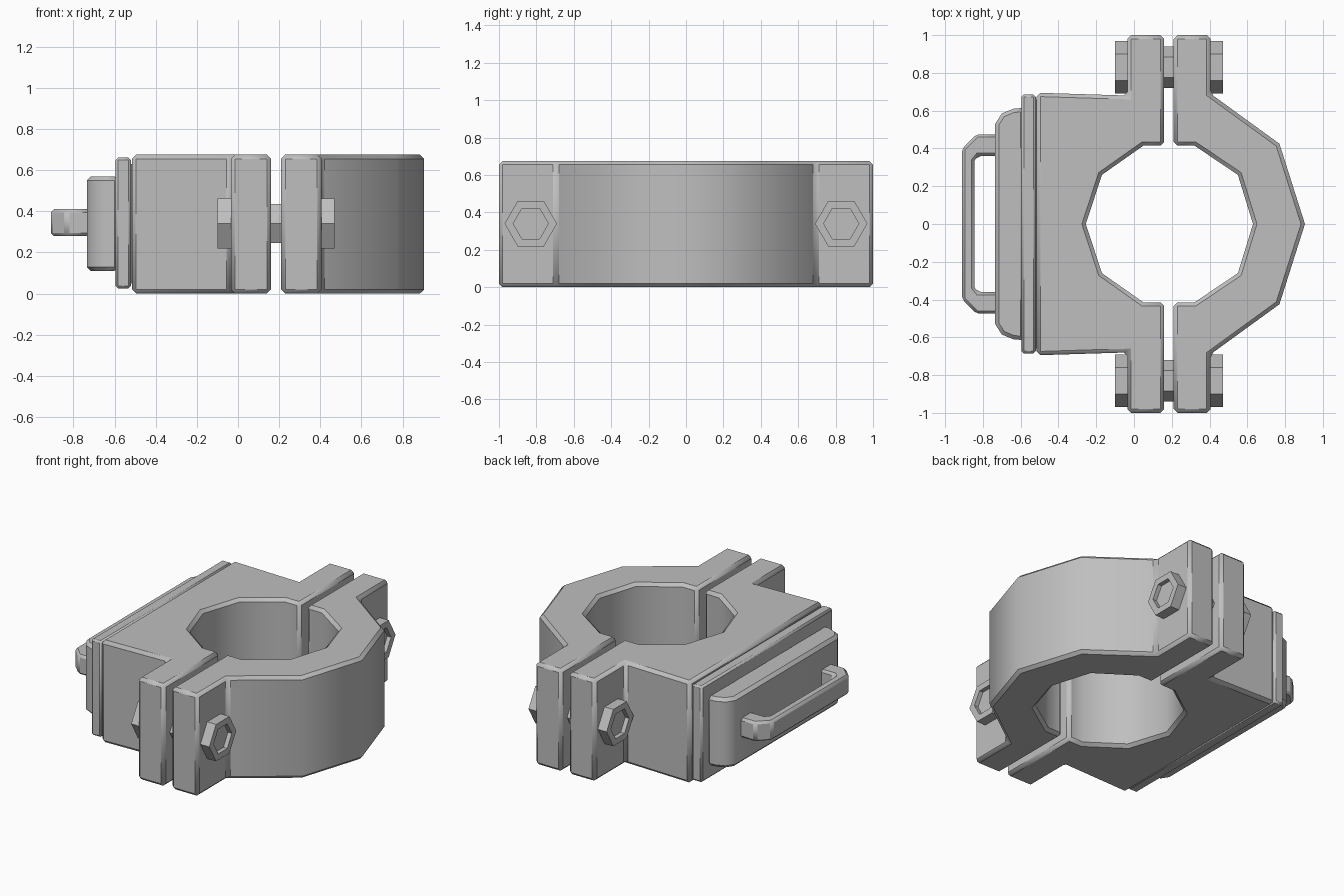
import bpy
import bmesh
from math import radians, cos, sin, pi
from mathutils import Vector

cube = bpy.data.objects.get("Cube")
if cube:
    bpy.data.objects.remove(cube, do_unlink=True)

metal = bpy.data.materials.new("grey metal")
metal.use_nodes = True
GREY = (0.52, 0.52, 0.52, 1)
metal.diffuse_color = GREY
metal.node_tree.nodes["Principled BSDF"].inputs["Base Color"].default_value = GREY


def mirrored(half):
    """Close a half outline (y >= 0) by mirroring it across y = 0."""
    return half + [(x, -y) for x, y in reversed(half) if y > 0]


def prism(bm, base, offset):
    """Extrude a closed loop of points along an offset; return the end cap."""
    cap = bm.faces.new([bm.verts.new(p) for p in base])
    ret = bmesh.ops.extrude_face_region(bm, geom=[cap], use_keep_orig=True)
    verts = [g for g in ret["geom"] if isinstance(g, bmesh.types.BMVert)]
    bmesh.ops.translate(bm, verts=verts, vec=offset)
    return [g for g in ret["geom"] if isinstance(g, bmesh.types.BMFace)][0]


def finish(name, bm, bevel=0, smooth=True):
    bmesh.ops.recalc_face_normals(bm, faces=bm.faces)
    mesh = bpy.data.meshes.new(name)
    bm.to_mesh(mesh)
    bm.free()
    mesh.materials.append(metal)
    obj = bpy.data.objects.new(name, mesh)
    bpy.context.collection.objects.link(obj)
    if smooth:
        bpy.ops.object.select_all(action="DESELECT")
        obj.select_set(True)
        bpy.context.view_layer.objects.active = obj
        bpy.ops.object.shade_smooth_by_angle(angle=radians(40))
    if bevel:
        mod = obj.modifiers.new("edge bevel", "BEVEL")
        mod.width = bevel
        mod.segments = 1
        mod.limit_method = "ANGLE"
        mod.angle_limit = radians(41)
    return obj


def slab(name, outline, bottom, top, bevel):
    bm = bmesh.new()
    prism(bm, [(x, y, bottom) for x, y in outline], (0, 0, top - bottom))
    return finish(name, bm, bevel)


# Clamp halves around the faceted bore
HEIGHT = 0.675
slab("front_clamp_half", mirrored([
    (0.63, 0), (0.55, 0.26), (0.32, 0.415), (0.21, 0.415), (0.21, 1),
    (0.405, 1), (0.405, 0.69), (0.77, 0.425), (0.905, 0)]), 0, HEIGHT, 0.02)
slab("rear_clamp_half", mirrored([
    (-0.255, 0), (-0.17, 0.26), (0.05, 0.415), (0.16, 0.415), (0.16, 1),
    (-0.035, 1), (-0.035, 0.68), (-0.515, 0.695)]), 0, HEIGHT, 0.02)

# Rear flange and mounting plate
slab("rear_flange", mirrored([(-0.52, 0.685), (-0.595, 0.685)]),
     0.025, 0.66, 0.012)
slab("rear_neck", mirrored([(-0.5, 0.66), (-0.53, 0.66)]), 0.05, 0.63, 0)
slab("mounting_plate", mirrored([
    (-0.58, 0.615), (-0.64, 0.61), (-0.7, 0.585), (-0.735, 0.53)]),
    0.11, 0.57, 0.02)

# Grab handle
slab("handle", mirrored([
    (-0.845, 0.335), (-0.825, 0.36), (-0.72, 0.36), (-0.72, 0.475),
    (-0.835, 0.475), (-0.91, 0.4)]), 0.28, 0.41, 0.015)


# Clamp bolts: hexagonal shank with a recessed hex head at each end
def hexagon(x, y, radius):
    return [Vector((x, y + radius * cos(i * pi / 3), 0.34 + radius * sin(i * pi / 3)))
            for i in range(6)]


def bolt(name, y):
    bm = bmesh.new()
    prism(bm, hexagon(-0.05, y, 0.11), (0.47, 0, 0))
    for start, length in ((-0.03, -0.07), (0.4, 0.07)):
        cap = prism(bm, hexagon(start, y, 0.14), (length, 0, 0))
        cap.normal_update()
        bmesh.ops.inset_region(bm, faces=[cap], thickness=0.046)
        bmesh.ops.translate(
            bm, verts=bmesh.ops.extrude_discrete_faces(bm, faces=[cap])["faces"][0].verts,
            vec=(-length * 0.4, 0, 0))
    bmesh.ops.recalc_face_normals(bm, faces=bm.faces)
    finish(name, bm, smooth=False)


bolt("left_bolt", 0.83)
bolt("right_bolt", -0.83)
